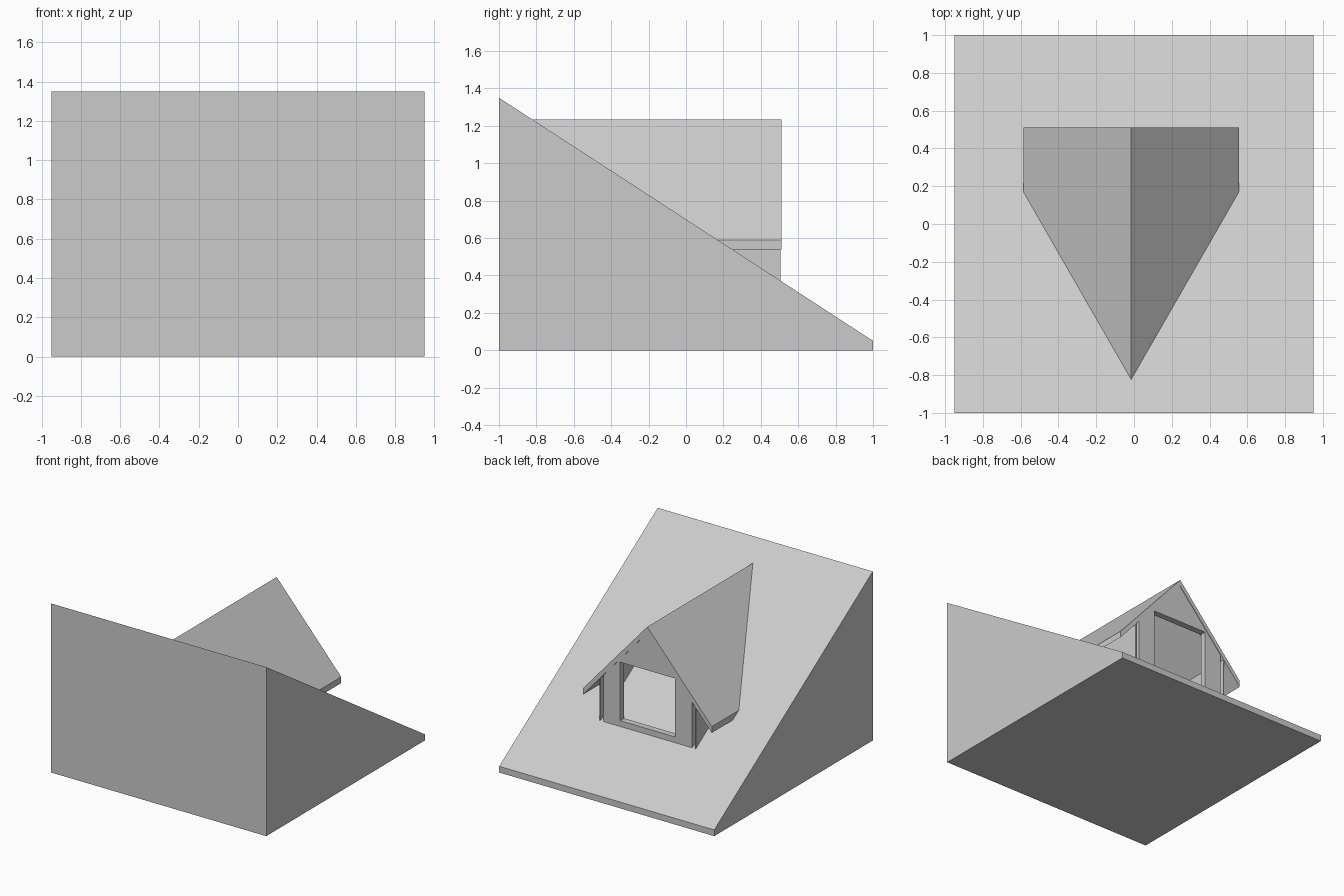
import bpy
import bmesh
from mathutils import Vector

cube = bpy.data.objects.get("Cube")
if cube:
    bpy.data.objects.remove(cube, do_unlink=True)

# One plain grey for the whole model
grey = bpy.data.materials.new("light_grey")
grey.use_nodes = True
COLOR = (0.6, 0.6, 0.6, 1)
grey.diffuse_color = COLOR
grey.node_tree.nodes["Principled BSDF"].inputs["Base Color"].default_value = COLOR

# Main dimensions
CX = -0.015                      # dormer centre line
RIDGE, EAVE, THICK = 1.235, 0.59, 0.05
ROOF_HALF, WALL_HALF = 0.57, 0.425
PITCH = (RIDGE - EAVE) / ROOF_HALF
WALL_FRONT, ROOF_FRONT = 0.505, 0.51
SLOPE_POINT = Vector((0, 0, 0.7))
SLOPE_NORMAL = Vector((0, 0.65, 1)).normalized()


def underside(dx):
    """Height of the dormer roof's lower surface at a distance from its ridge."""
    return RIDGE - THICK - PITCH * abs(dx)


def bisect(bm, point, normal, clear=False):
    geom = bm.verts[:] + bm.edges[:] + bm.faces[:]
    return bmesh.ops.bisect_plane(bm, geom=geom, plane_co=point,
                                  plane_no=normal, clear_inner=clear)


def prism(name, outline, depth, on_slope=True, window=None):
    """Extrude a flat outline; optionally open a window and trim to the slope."""
    bm = bmesh.new()
    bm.faces.new([bm.verts.new(p) for p in outline])
    if window:
        x0, x1, z0, z1 = window
        for x in (x0, x1):
            bisect(bm, (x, 0, 0), (1, 0, 0))
        for z in (z0, z1):
            bisect(bm, (0, 0, z), (0, 0, 1))
        hole = []
        for f in bm.faces:
            c = f.calc_center_median()
            if x0 < c.x < x1 and z0 < c.z < z1:
                hole.append(f)
        bmesh.ops.delete(bm, geom=hole, context='FACES')
    ext = bmesh.ops.extrude_face_region(bm, geom=bm.faces[:], use_keep_orig=True)
    moved = [g for g in ext["geom"] if isinstance(g, bmesh.types.BMVert)]
    bmesh.ops.translate(bm, verts=moved, vec=depth)
    if on_slope:
        bisect(bm, SLOPE_POINT, SLOPE_NORMAL, clear=True)
        rim = [e for e in bm.edges if e.is_boundary]
        bmesh.ops.holes_fill(bm, edges=rim)
    bmesh.ops.recalc_face_normals(bm, faces=bm.faces[:])
    mesh = bpy.data.meshes.new(name)
    bm.to_mesh(mesh)
    bm.free()
    mesh.materials.append(grey)
    obj = bpy.data.objects.new(name, mesh)
    bpy.context.collection.objects.link(obj)
    return obj


# Main sloped roof block
prism("main_roof",
      [(-0.95, -1, 0), (-0.95, 1, 0), (-0.95, 1, 0.05), (-0.95, -1, 1.35)],
      (1.9, 0, 0), on_slope=False)

# Dormer roof: folded slab running back into the slope
roof = [(-ROOF_HALF, EAVE), (0, RIDGE), (ROOF_HALF, EAVE),
        (ROOF_HALF, EAVE - THICK), (0, RIDGE - THICK), (-ROOF_HALF, EAVE - THICK)]
prism("dormer_roof", [(CX + x, ROOF_FRONT, z) for x, z in roof], (0, -1.5, 0))

# Gable wall with window opening
half = WALL_HALF - 0.033
gable = [(-half, 0.2), (half, 0.2), (half, underside(half)),
         (0, underside(0)), (-half, underside(half))]
prism("gable_wall", [(CX + x, WALL_FRONT, z) for x, z in gable], (0, -0.05, 0),
      window=(CX - 0.243, CX + 0.243, 0.418, 0.885))

# Thin cheek walls on both sides
for side, label in ((1, "left"), (-1, "right")):
    outer, inner = WALL_HALF, WALL_HALF - 0.008
    cheek = [(outer, 0.2), (inner, 0.2), (inner, underside(inner)),
             (outer, underside(outer))]
    prism(label + "_cheek_wall",
          [(CX + side * x, WALL_FRONT, z) for x, z in cheek], (0, -0.8, 0))
